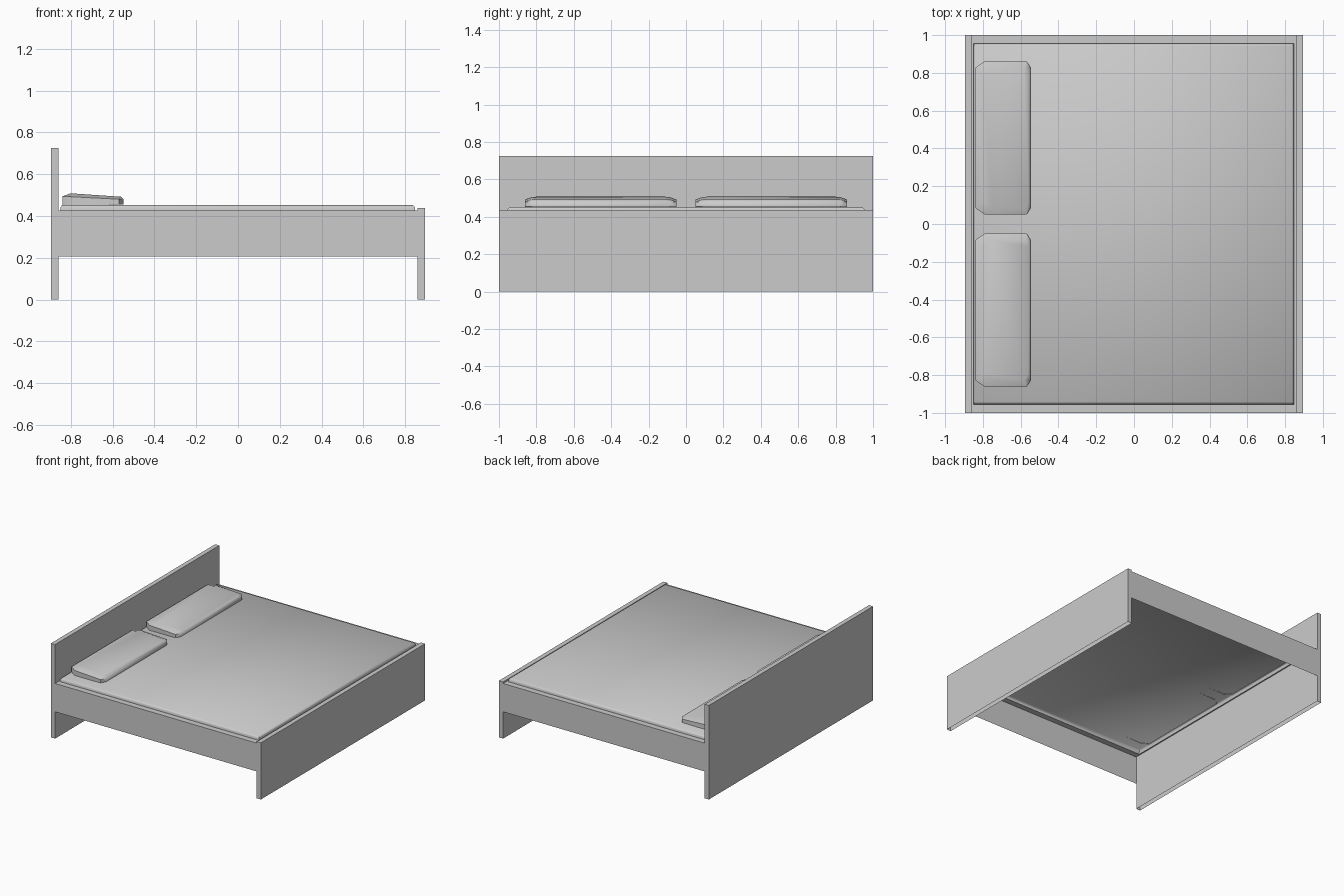
import bpy, bmesh, math

if "Cube" in bpy.data.objects:
    bpy.data.objects.remove(bpy.data.objects["Cube"])


def make_object(name, bm, smooth_angle=None):
    bmesh.ops.recalc_face_normals(bm, faces=bm.faces)
    mesh = bpy.data.meshes.new(name)
    bm.to_mesh(mesh)
    bm.free()
    ob = bpy.data.objects.new(name, mesh)
    bpy.context.collection.objects.link(ob)
    if smooth_angle:
        bpy.ops.object.select_all(action='DESELECT')
        ob.select_set(True)
        bpy.context.view_layer.objects.active = ob
        bpy.ops.object.shade_smooth_by_angle(angle=math.radians(smooth_angle))
    return ob


def loft(name, rings, smooth_angle=None):
    """Skin a stack of closed rings and cap the top; the underside stays open."""
    bm = bmesh.new()
    loops = [[bm.verts.new(p) for p in ring] for ring in rings]
    n = len(loops[0])
    for a, b in zip(loops, loops[1:]):
        for i in range(n):
            j = (i + 1) % n
            bm.faces.new((a[i], a[j], b[j], b[i]))
    bm.faces.new(loops[-1])
    return make_object(name, bm, smooth_angle)


def rect(x0, x1, y, z):
    return [(x0, -y, z), (x1, -y, z), (x1, y, z), (x0, y, z)]


# Headboard and footboard, open at the floor
loft("headboard", [rect(-0.895, -0.86, 1, 0), rect(-0.895, -0.86, 1, 0.725)])
loft("footboard", [rect(0.86, 0.895, 1, 0), rect(0.86, 0.895, 1, 0.437)])

# Side rails: thin panels hanging from the mattress ledge
for side, name in ((-1, "front_rail"), (1, "back_rail")):
    bm = bmesh.new()
    corners = [(-0.86, 0.207), (0.86, 0.207), (0.86, 0.425), (-0.86, 0.425)]
    bm.faces.new([bm.verts.new((x, side, z)) for x, z in corners])
    make_object(name, bm)

# Ledge and raised mattress
loft("mattress", [rect(-0.86, 0.86, 1.0, 0.425), rect(-0.85, 0.847, 0.955, 0.425),
                  rect(-0.85, 0.847, 0.955, 0.441), rect(-0.84, 0.836, 0.942, 0.453)],
     smooth_angle=60)


# Pillows: chamfered outline, sloping down towards the foot
def pillow_ring(inset_x, inset_y, z_head, z_foot, side):
    x0, x1 = -0.84 + inset_x, -0.547 - inset_x * 0.3
    y0, y1 = 0.05 + inset_y, 0.862 - inset_y
    outline = [(x0, y0 + 0.035), (x0 + 0.05, y0), (x1 - 0.022, y0), (x1, y0 + 0.035),
               (x1, y1 - 0.035), (x1 - 0.022, y1), (x0 + 0.05, y1), (x0, y1 - 0.035)]
    return [(x, side * y, z_head + (z_foot - z_head) * (x + 0.84) / 0.293)
            for x, y in outline]


for side, name in ((-1, "front_pillow"), (1, "back_pillow")):
    loft(name, [pillow_ring(0, 0, 0.449, 0.455, side),
                pillow_ring(0, 0, 0.494, 0.479, side),
                pillow_ring(0.04, 0.035, 0.511, 0.491, side)], smooth_angle=50)
